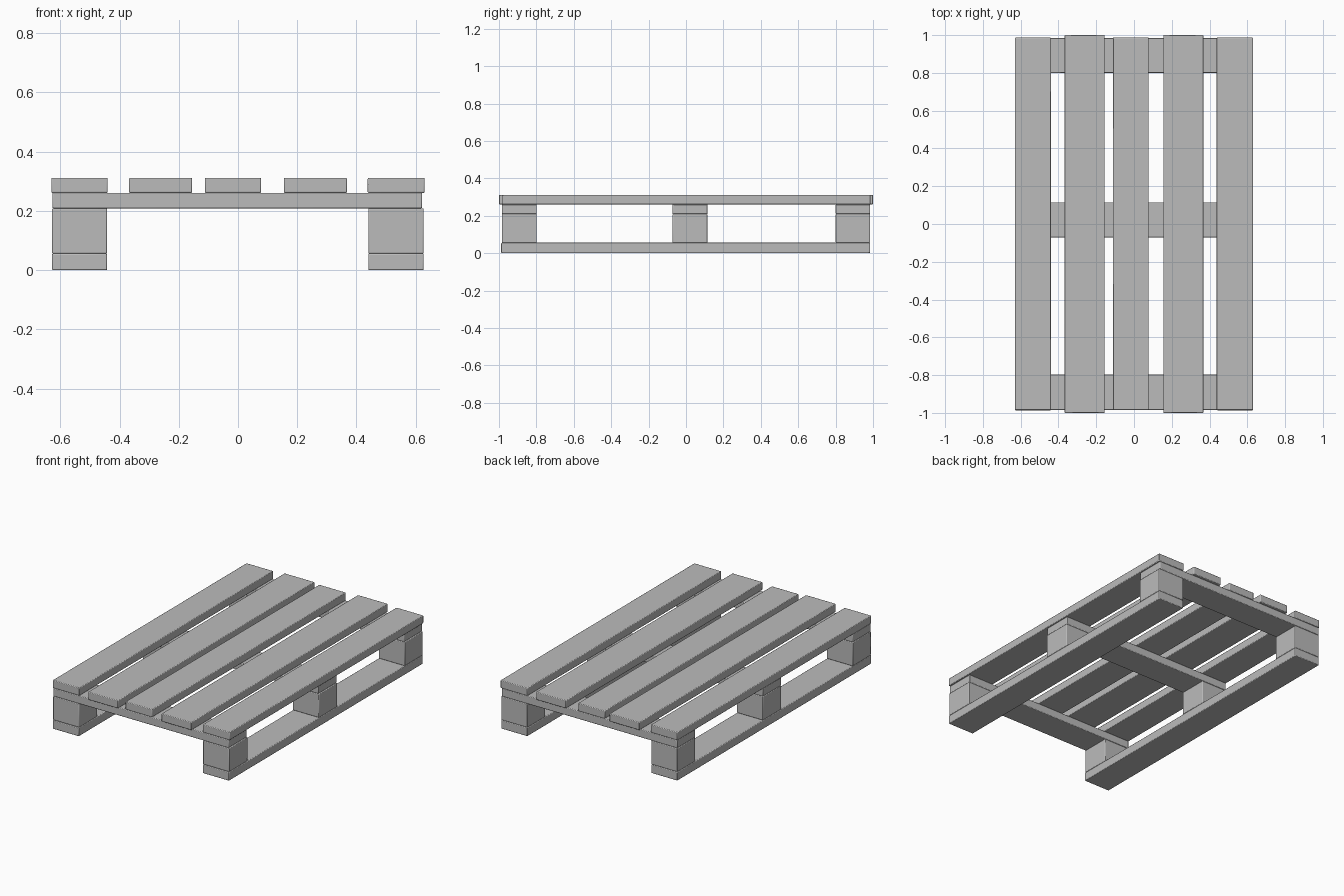
import bpy

if "Cube" in bpy.data.objects:
    bpy.data.objects.remove(bpy.data.objects["Cube"], do_unlink=True)

GREY = (0.5, 0.5, 0.5, 1.0)
wood = bpy.data.materials.new("grey_wood")
wood.use_nodes = True
wood.diffuse_color = GREY
wood.node_tree.nodes["Principled BSDF"].inputs["Base Color"].default_value = GREY


def board(name, xs, ys, zs):
    """Box between the given limits, with slightly eased edges."""
    spans = (xs, ys, zs)
    bpy.ops.mesh.primitive_cube_add(size=1, location=[(a + b) / 2 for a, b in spans])
    obj = bpy.context.object
    obj.name = name
    obj.scale = [b - a for a, b in spans]
    bpy.ops.object.transform_apply(location=False, rotation=False, scale=True)
    bevel = obj.modifiers.new("eased_edges", "BEVEL")
    bevel.width = 0.004
    bevel.segments = 2
    obj.data.materials.append(wood)
    bpy.ops.object.shade_smooth_by_angle()
    return obj


# Heights of the four layers
RUNNER_Z, BLOCK_Z = (0, 0.056), (0.056, 0.209)
CROSS_Z, SLAT_Z = (0.209, 0.261), (0.261, 0.312)
LENGTH = (-0.985, 0.987)

# Top slats: the two wide ones are slightly longer
slats = {
    "right_outer_slat": ((-0.63, -0.44), LENGTH),
    "right_wide_slat": ((-0.368, -0.155), (-1, 1)),
    "middle_slat": ((-0.112, 0.078), LENGTH),
    "left_wide_slat": ((0.155, 0.368), (-1, 1)),
    "left_outer_slat": ((0.438, 0.63), LENGTH),
}
for name, (xs, ys) in slats.items():
    board(name, xs, ys, SLAT_Z)

# Crossbars with a block under each end
rows = {"front": (-0.985, -0.798), "centre": (-0.072, 0.115), "back": (0.8, 0.985)}
sides = {"right": (-0.628, -0.442), "left": (0.44, 0.627)}
for row, ys in rows.items():
    board(row + "_crossbar", (-0.627, 0.622), ys, CROSS_Z)
    for side, xs in sides.items():
        board(f"{row}_{side}_block", xs, ys, BLOCK_Z)

# Bottom runners
for side, xs in sides.items():
    board(side + "_runner", xs, (-0.988, 0.985), RUNNER_Z)
